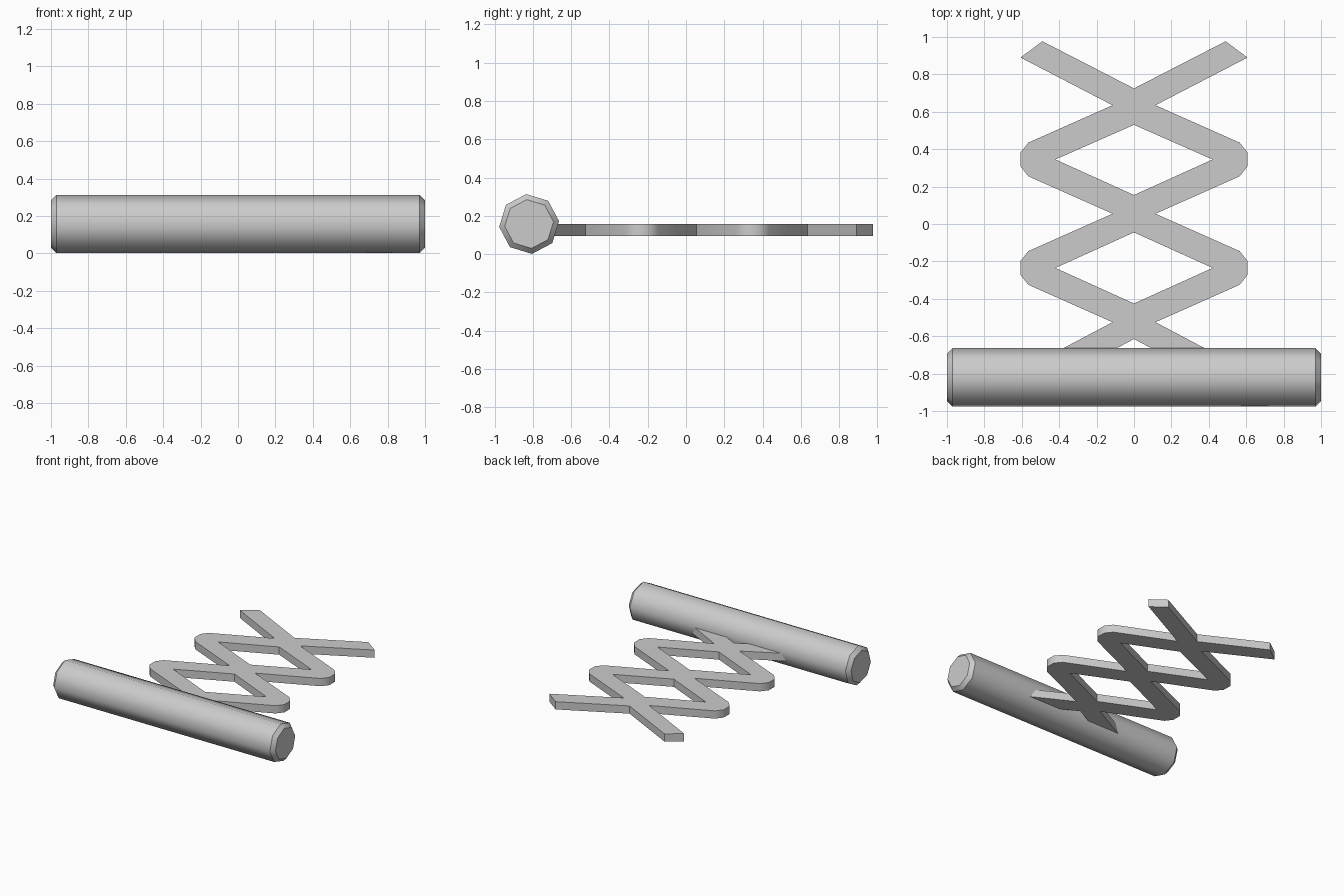
import bpy, bmesh, math

if "Cube" in bpy.data.objects:
    bpy.data.objects.remove(bpy.data.objects["Cube"])


def finish(bm, name, is_sharp):
    bmesh.ops.recalc_face_normals(bm, faces=bm.faces)
    for f in bm.faces:
        f.smooth = True
    for e in bm.edges:
        e.smooth = not is_sharp(e)
    mesh = bpy.data.meshes.new(name)
    bm.to_mesh(mesh)
    bm.free()
    ob = bpy.data.objects.new(name, mesh)
    bpy.context.collection.objects.link(ob)
    return ob


# roller: smooth eight-sided bar with chamfered ends
bm = bmesh.new()
rings = []
for x, r in ((-1, 0.128), (-0.97, 0.157), (0.97, 0.157), (1, 0.128)):
    ring = []
    for i in range(8):
        a = math.radians(5.5 + 45 * i)
        ring.append(bm.verts.new((x, -0.82 + r * math.cos(a), 0.157 + r * math.sin(a))))
    rings.append(ring)
for lo, hi in zip(rings, rings[1:]):
    for i in range(8):
        j = (i + 1) % 8
        bm.faces.new((lo[i], lo[j], hi[j], hi[i]))
bm.faces.new(rings[0])
bm.faces.new(rings[-1])
finish(bm, "roller_bar", lambda e: abs(e.verts[0].co.x - e.verts[1].co.x) < 1e-4)

# scissor lattice: right half outline, extruded and mirrored
outline = [(0, 0.725), (0.49, 0.977), (0.607, 0.89), (0.115, 0.635)]
for c in (0.345, -0.235):  # outer elbows
    outline += [(0.565, c + 0.09), (0.607, c + 0.037), (0.607, c - 0.037),
                (0.565, c - 0.09), (0.115, c - 0.29)]
outline += [(0.607, -0.785), (0.49, -0.875), (0, -0.615)]
for c in (-0.235, 0.345):  # diamond openings
    outline += [(0, c - 0.19), (0.42, c), (0, c + 0.19)]
outline[-1] = (0, 0.53)

bm = bmesh.new()
face = bm.faces.new([bm.verts.new((x, y, 0.095)) for x, y in outline])
ext = bmesh.ops.extrude_face_region(bm, geom=[face], use_keep_orig=True)
for v in ext["geom"]:
    if isinstance(v, bmesh.types.BMVert):
        v.co.z = 0.158
bmesh.ops.recalc_face_normals(bm, faces=bm.faces)
seam = [f for f in bm.faces if all(abs(v.co.x) < 1e-5 for v in f.verts)]
bmesh.ops.delete(bm, geom=seam, context='FACES')
lattice = finish(bm, "scissor_lattice",
                 lambda e: len(e.link_faces) < 2 or e.calc_face_angle(0) > math.radians(50))
mirror = lattice.modifiers.new("mirror", 'MIRROR')
mirror.use_axis[0] = True
mirror.merge_threshold = 0.001
